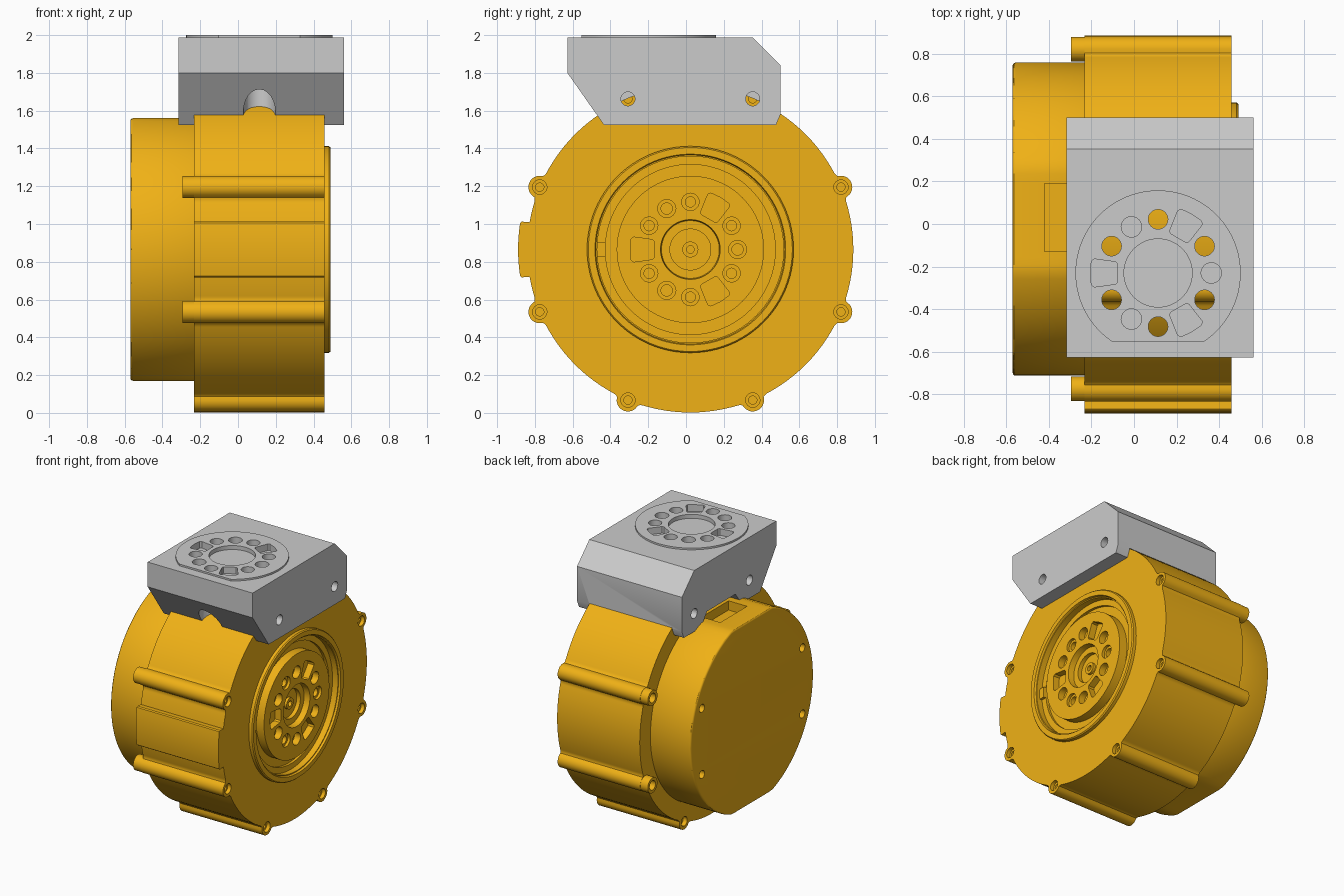
import bpy, bmesh
from math import sin, cos, pi, radians, sqrt, asin
from mathutils import Matrix

if "Cube" in bpy.data.objects:
    bpy.data.objects.remove(bpy.data.objects["Cube"])

CY, CZ = 0.023, 0.865                      # motor axis position
TURN = Matrix(((0, 0, 1, 0), (1, 0, 0, 0), (0, 1, 0, 0), (0, 0, 0, 1)))   # local z -> world x
AXIS = Matrix.Translation((0, CY, CZ)) @ TURN
TOP = Matrix.Translation((0.113, -0.23, 0))

yellow = bpy.data.materials.new("yellow")
yellow.diffuse_color = (0.87, 0.44, 0.008, 1)
yellow.use_nodes = True
yellow.node_tree.nodes["Principled BSDF"].inputs["Base Color"].default_value = yellow.diffuse_color


def finish(name, bm, M, mat):
    bmesh.ops.recalc_face_normals(bm, faces=bm.faces)
    bm.transform(M)
    me = bpy.data.meshes.new(name)
    bm.to_mesh(me)
    bm.free()
    ob = bpy.data.objects.new(name, me)
    bpy.context.collection.objects.link(ob)
    if mat:
        me.materials.append(mat)
    return ob


def prism(name, pts, h0, h1, M=AXIS, mat=None):
    bm = bmesh.new()
    lo = [bm.verts.new((x, y, h0)) for x, y in pts]
    hi = [bm.verts.new((x, y, h1)) for x, y in pts]
    bm.faces.new(lo)
    bm.faces.new(hi)
    for i in range(len(pts)):
        j = (i + 1) % len(pts)
        bm.faces.new((lo[i], lo[j], hi[j], hi[i]))
    return finish(name, bm, M, mat)


def lathe(name, prof, M, mat, n=96):
    bm = bmesh.new()
    rings = [[bm.verts.new((r * cos(2 * pi * k / n), r * sin(2 * pi * k / n), h)) for r, h in prof]
             for k in range(n)]
    for k in range(n):
        a, b = rings[k], rings[(k + 1) % n]
        for i in range(len(prof)):
            j = (i + 1) % len(prof)
            bm.faces.new((a[i], a[j], b[j], b[i]))
    return finish(name, bm, M, mat)


def circle(r, c=(0, 0), n=24):
    return [(c[0] + r * cos(2 * pi * k / n), c[1] + r * sin(2 * pi * k / n)) for k in range(n)]


def polar(r, deg):
    return r * cos(radians(deg)), r * sin(radians(deg))


def combine(ob, tool, op='DIFFERENCE'):
    m = ob.modifiers.new("cut", 'BOOLEAN')
    m.object, m.operation, m.solver = tool, op, 'EXACT'
    apply(ob)
    bpy.data.objects.remove(tool)


def apply(ob):
    bpy.context.view_layer.objects.active = ob
    bpy.ops.object.modifier_apply(modifier=ob.modifiers[0].name)


def hole(ob, r, c, h0, h1, M=AXIS):
    combine(ob, prism("cutter", circle(r, c), h0, h1, M))


def flange_pattern(ob, M, top, bolt_depth, pin_depth, bore):
    # six bolt holes, three pin holes and three tapered pockets
    for a in range(30, 360, 60):
        hole(ob, 0.046, polar(0.252, a), top - bolt_depth, top + 0.05, M)
        hole(ob, bore[0], polar(0.252, a), bore[1], bore[2], M)
    for a in (0, 120, 240):
        hole(ob, 0.048, polar(0.25, a), top - pin_depth, top + 0.05, M)
        pts = [(0.19, -0.042), (0.2, -0.052), (0.30, -0.066), (0.313, -0.055),
               (0.318, 0), (0.313, 0.055), (0.30, 0.066), (0.2, 0.052), (0.19, 0.042)]
        combine(ob, prism("cutter", pts, top - 0.05, top + 0.05,
                          M @ Matrix.Rotation(radians(a + 60), 4, 'Z')))


# main housing outline: circle with eight blended bolt lobes and a side tab
R, LOBE = 0.863, 0.06
LOBES = [22.5 + 45 * k for k in range(8)]


def radius(deg):
    d = abs((deg % 45) - 22.5)
    e = asin(LOBE / R)
    t = radians(d)
    b = R * cos(t) + sqrt(max(LOBE ** 2 - (R * sin(t)) ** 2, 0)) if t < e else R - (t - e)
    return max(R, b) + max(0.03 - abs(R - b), 0) ** 2 / 0.12


angles = []
for c in LOBES:
    angles += [c + s for s in (-22.5, -19.5, -16.5, -13.5, -10.5, -7.5)]
    angles += [c - 6 + 0.5 * k for k in range(25)]
    angles += [c + s for s in (7.5, 10.5, 13.5, 16.5, 19.5)]
outline = [polar(radius(a), a) for a in angles if abs(a - 180) > 9.6]
cut_at = sum(1 for a in angles if a < 180 - 9.6)
tab = [polar(R, 170.4)] + [polar(0.905, 170.6)] + [polar(0.912, 171.1 + 1.78 * k) for k in range(11)] \
    + [polar(0.905, 189.4), polar(R, 189.6)]
outline[cut_at:cut_at] = tab
housing = prism("motor_housing", outline, -0.233, 0.458, mat=yellow)

# raised screw bosses behind the side lobes
for a in (22.5, 157.5, 202.5, 337.5):
    combine(housing, prism("boss", circle(0.058, polar(R, a), 32), -0.295, -0.1, mat=yellow), 'UNION')
combine(housing, prism("cutter", circle(0.546, n=96), 0.3, 0.6))
for a in LOBES:
    c = polar(R, a)
    hole(housing, 0.038, c, 0.43, 0.5)
    hole(housing, 0.022, c, 0.33, 0.44)
    hole(housing, 0.035, c, -0.32, -0.20)

# output flange set into the housing
flange = lathe("output_flange", [
    (0.02, 0.29), (0.547, 0.29), (0.547, 0.482), (0.54, 0.49), (0.505, 0.49), (0.50, 0.475),
    (0.493, 0.475), (0.493, 0.43), (0.45, 0.43), (0.45, 0.41), (0.39, 0.41), (0.39, 0.475),
    (0.158, 0.475), (0.153, 0.43), (0.108, 0.43), (0.108, 0.40), (0.042, 0.40), (0.042, 0.42),
    (0.02, 0.42)], AXIS, yellow)
flange_pattern(flange, AXIS, 0.475, 0.05, 0.02, (0.027, 0.33, 0.44))
for a in (0, 120, 240):
    hole(flange, 0.03, polar(0.25, a), 0.40, 0.47)
key = prism("flange_key", [(-0.497, -0.04), (-0.45, -0.04), (-0.45, 0.04), (-0.497, 0.04)],
            0.42, 0.45, mat=yellow)

# rear cover: round with flats on top and bottom
FLAT = 0.695
cover_pts = [(x, max(-FLAT, min(FLAT, y))) for x, y in circle(0.735, n=128)]
cover = prism("rear_cover", cover_pts, -0.57, -0.22, mat=yellow)
b = cover.modifiers.new("round", 'BEVEL')
b.width, b.segments, b.limit_method, b.angle_limit = 0.014, 3, 'ANGLE', radians(40)
apply(cover)
for y in (-0.6, 0.6):
    for z in (-0.25, 0.25):
        hole(cover, 0.03, (y, z), -0.6, -0.51)
# connector pocket in the top flat
combine(cover, prism("cutter", [(-0.42, -0.13), (-0.265, -0.13), (-0.265, 0.19), (-0.42, 0.19)],
                     1.49, 1.7, Matrix()))

# mounting bracket straddling the housing
bracket = prism("mounting_bracket", [(-0.628, 1.987), (0.353, 1.987), (0.5, 1.84), (0.5, 1.58),
                                     (0.477, 1.525), (-0.435, 1.525), (-0.628, 1.80)],
                -0.316, 0.562, TURN)
combine(bracket, prism("cutter", circle(0.866, n=128), -0.234, 0.459))
combine(bracket, prism("cutter", [(-0.23, 1.5), (0.29, 1.5), (0.2, 1.62), (-0.14, 1.62)],
                       -0.4, -0.2, TURN))
pad = [(x, y) for x, y in circle(0.388, n=96) if y > -0.325]
combine(bracket, prism("pad", pad, 1.95, 2.0, TOP), 'UNION')
flange_pattern(bracket, TOP, 2.0, 0.4, 0.06, (0.085, 1.45, 1.86))
combine(bracket, prism("cutter", circle(0.16, n=64), 1.97, 2.1, TOP))
for a in (67.5, 112.5):
    hole(bracket, 0.037, polar(R, a), 0.44, 0.6)
    hole(bracket, 0.037, polar(R, a), -0.4, -0.22)

for ob in (housing, flange, key, cover, bracket):
    bpy.ops.object.select_all(action='DESELECT')
    ob.select_set(True)
    bpy.context.view_layer.objects.active = ob
    bpy.ops.object.shade_smooth_by_angle(angle=radians(30))
